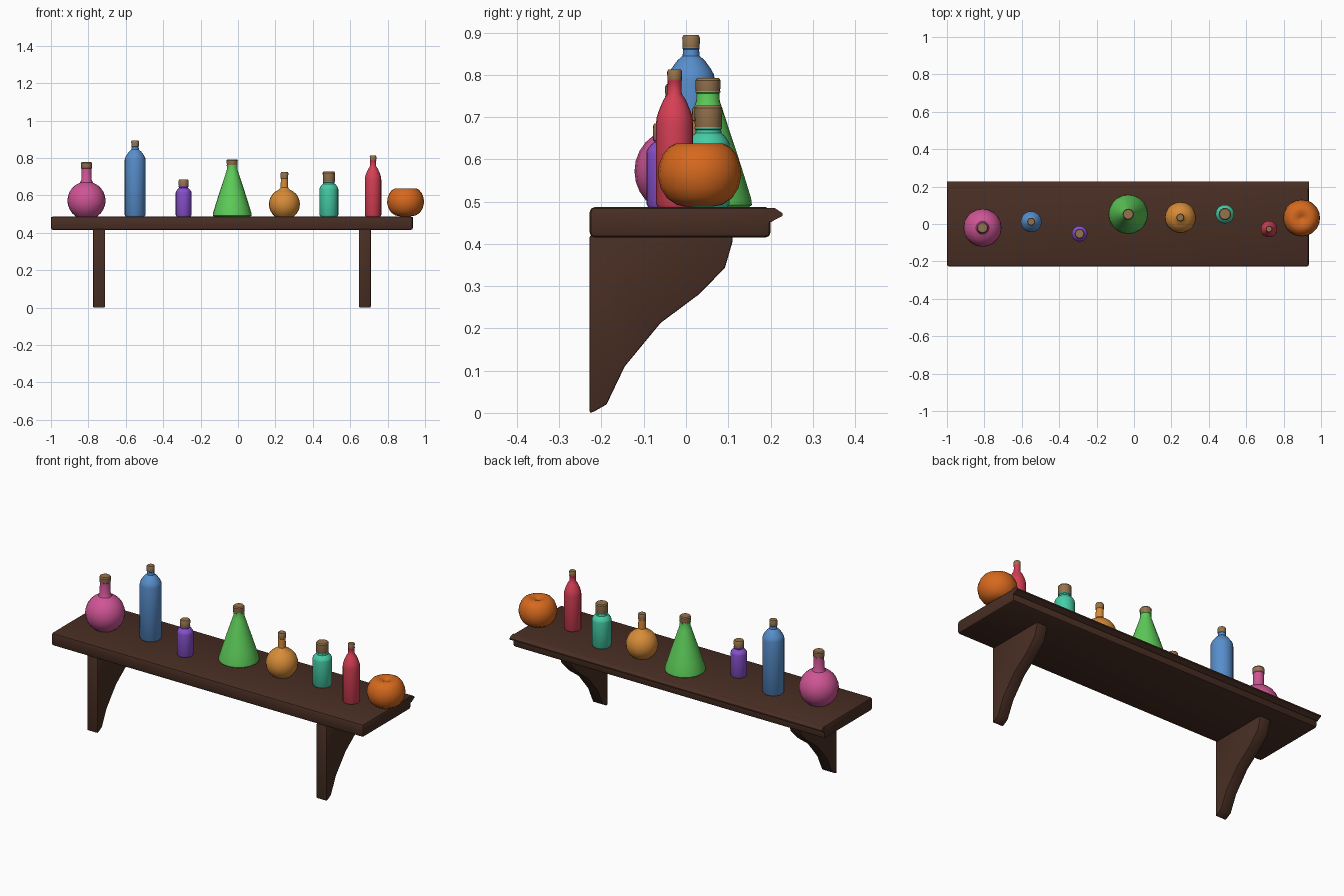
import bpy, bmesh, math
from mathutils import Vector

if "Cube" in bpy.data.objects:
    bpy.data.objects.remove(bpy.data.objects["Cube"])


def material(name, rgb):
    m = bpy.data.materials.new(name)
    m.diffuse_color = (*rgb, 1)
    m.use_nodes = True
    m.node_tree.nodes["Principled BSDF"].inputs["Base Color"].default_value = m.diffuse_color
    return m


WOOD = material("dark wood", (0.065, 0.027, 0.017))
CORK = material("cork", (0.30, 0.17, 0.075))
PINK = material("pink glass", (0.62, 0.09, 0.30))
BLUE = material("blue glass", (0.095, 0.27, 0.60))
PURPLE = material("purple glass", (0.24, 0.08, 0.60))
GREEN = material("green glass", (0.11, 0.60, 0.10))
AMBER = material("amber glass", (0.67, 0.26, 0.04))
TEAL = material("teal glass", (0.06, 0.60, 0.38))
RED = material("red glass", (0.67, 0.05, 0.09))
ORANGE = material("pumpkin orange", (0.67, 0.14, 0.013))
TOP = 0.487  # height of the shelf surface


def finish(name, bm, mat, angle=35):
    bmesh.ops.recalc_face_normals(bm, faces=bm.faces)
    me = bpy.data.meshes.new(name)
    bm.to_mesh(me)
    bm.free()
    ob = bpy.data.objects.new(name, me)
    bpy.context.collection.objects.link(ob)
    me.materials.append(mat)
    bpy.ops.object.select_all(action='DESELECT')
    ob.select_set(True)
    bpy.context.view_layer.objects.active = ob
    bpy.ops.object.shade_smooth_by_angle(angle=math.radians(angle))
    return ob


def lathe(name, profile, x, y, mat, sides=20):
    """Revolve (radius, z) points about a vertical axis, closing both ends."""
    bm = bmesh.new()
    rings = [[bm.verts.new((x + r * math.cos(2 * math.pi * i / sides),
                            y + r * math.sin(2 * math.pi * i / sides), z))
              for i in range(sides)] for r, z in profile]
    for a, b in zip(rings, rings[1:]):
        for i in range(sides):
            j = (i + 1) % sides
            bm.faces.new((a[i], a[j], b[j], b[i]))
    bm.faces.new(rings[0])
    bm.faces.new(rings[-1])
    return finish(name, bm, mat)


def extrude_x(name, profile, x0, x1, mat, bevel=0.0):
    """Extrude a (y, z) outline along x."""
    bm = bmesh.new()
    f = bm.faces.new([bm.verts.new((x0, y, z)) for y, z in profile])
    new = bmesh.ops.extrude_face_region(bm, geom=[f])["geom"]
    bmesh.ops.translate(bm, vec=Vector((x1 - x0, 0, 0)),
                        verts=[v for v in new if isinstance(v, bmesh.types.BMVert)])
    if bevel:
        bmesh.ops.recalc_face_normals(bm, faces=bm.faces)
        edges = [e for e in bm.edges if e.calc_face_angle(0) > 0.7]
        bmesh.ops.bevel(bm, geom=edges, offset=bevel, segments=2,
                        profile=0.5, affect='EDGES')
    return finish(name, bm, mat)


def globe(r, zc, neck):
    """Round flask outline from a flat base up to the neck radius."""
    low = -math.asin((zc - TOP) / r * 0.999) if zc - TOP < r else -1.4
    high = math.acos(neck / r)
    return [(r * math.cos(low + (high - low) * k / 9),
             zc + r * math.sin(low + (high - low) * k / 9)) for k in range(10)]


def cylinder_body(r, shoulder, neck_z, neck):
    """Straight bottle outline with a curved shoulder."""
    pts = [(r * 0.9, TOP), (r, TOP + 0.008), (r, shoulder)]
    for k in range(1, 6):
        t = k / 5
        s = (1 + math.cos(math.pi * t)) / 2
        s = 0.5 * s + 0.5 * math.sqrt(1 - t * t)
        pts.append((neck + (r - neck) * s, shoulder + (neck_z - shoulder) * t))
    return pts


def bottle(name, body, x, y, neck, rim, top, mat):
    """Glass body with neck and lip, and a stopper pushed into it."""
    lathe(name + "_bottle", body + [(neck, rim - 0.006), (neck * 1.08, rim - 0.004),
                                    (neck * 1.08, rim)], x, y, mat)
    c = neck * 1.07
    lathe(name + "_stopper", [(c * 0.95, rim - 0.005), (c, rim), (c * 1.03, top - 0.006),
                              (c * 0.88, top)], x, y, CORK, 16)


# Shelf board and rear moulding
extrude_x("shelf_board", [(-0.228, 0.415), (0.2, 0.415), (0.2, TOP), (-0.228, TOP)],
          -1.0, 0.935, WOOD, 0.012)
extrude_x("rear_moulding", [(0.19, 0.452), (0.203, 0.452), (0.21, 0.457), (0.228, 0.466),
                            (0.228, 0.473), (0.21, 0.485), (0.19, 0.485)],
          -1.0, 0.935, WOOD)

# Curved brackets
for side, x in (("left", -0.743), ("right", 0.678)):
    extrude_x(side + "_bracket",
              [(-0.228, 0), (-0.218, 0.003), (-0.188, 0.02), (-0.145, 0.11), (-0.06, 0.213),
               (0.03, 0.28), (0.092, 0.343), (0.11, 0.405), (0.11, 0.42), (-0.228, 0.42)],
              x - 0.032, x + 0.032, WOOD, 0.004)

# Round flasks
bottle("pink", globe(0.102, 0.572, 0.035) + [(0.028, 0.683)],
       -0.81, -0.02, 0.027, 0.75, 0.778, PINK)
bottle("amber", globe(0.083, 0.553, 0.03) + [(0.02, 0.642)],
       0.248, 0.035, 0.019, 0.697, 0.724, AMBER)

# Straight bottles
bottle("blue", cylinder_body(0.056, 0.79, 0.845, 0.02),
       -0.55, 0.012, 0.019, 0.866, 0.894, BLUE)
bottle("purple", cylinder_body(0.042, 0.615, 0.64, 0.024),
       -0.291, -0.052, 0.024, 0.649, 0.685, PURPLE)
bottle("teal", cylinder_body(0.05, 0.635, 0.662, 0.031),
       0.486, 0.053, 0.030, 0.676, 0.727, TEAL)
bottle("red", cylinder_body(0.044, 0.685, 0.755, 0.017),
       0.722, -0.027, 0.016, 0.79, 0.813, RED)

# Conical flask
bottle("green", [(0.097, TOP), (0.104, 0.492), (0.102, 0.508), (0.086, 0.56), (0.067, 0.62),
                 (0.047, 0.68), (0.034, 0.72), (0.028, 0.738)],
       -0.031, 0.052, 0.027, 0.762, 0.793, GREEN)

# Squashed pumpkin with dimpled top
lathe("pumpkin", [(0.03, 0.488), (0.055, 0.493), (0.077, 0.508), (0.092, 0.532),
                  (0.099, 0.562), (0.096, 0.588), (0.087, 0.611), (0.073, 0.629),
                  (0.055, 0.638), (0.035, 0.638), (0.016, 0.631), (0.002, 0.624)],
      0.896, 0.032, ORANGE, 20)
